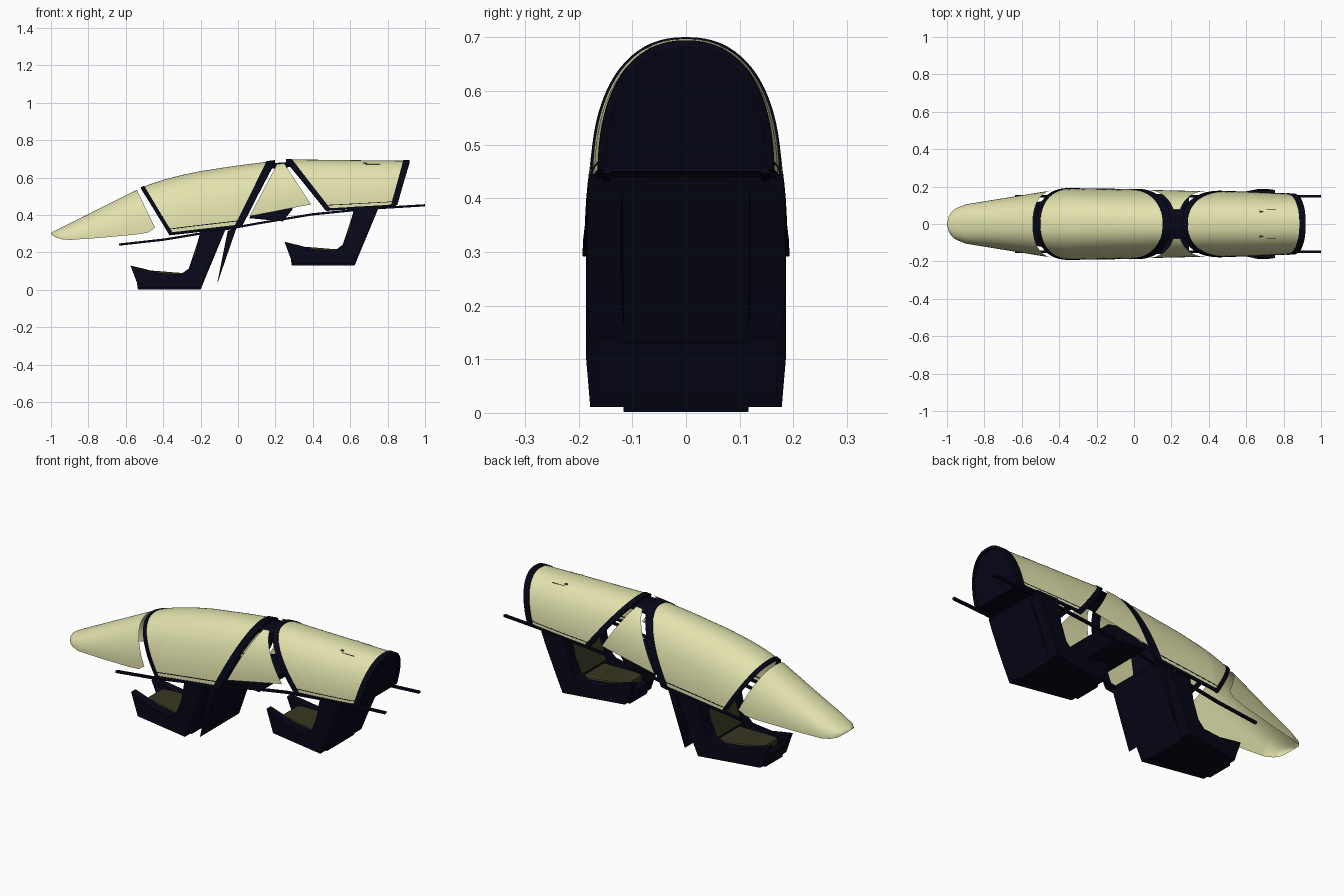
import bpy, bmesh, math

if "Cube" in bpy.data.objects:
    bpy.data.objects.remove(bpy.data.objects["Cube"])

def material(name, rgb):
    m = bpy.data.materials.new(name)
    m.diffuse_color = (*rgb, 1)
    m.use_nodes = True
    m.node_tree.nodes["Principled BSDF"].inputs["Base Color"].default_value = m.diffuse_color
    return m

GLASS = material("pale yellow glass", (0.76, 0.76, 0.42))
DARK = material("dark navy", (0.002, 0.002, 0.009))
PAD = material("dark olive", (0.04, 0.038, 0.016))

def interp(table, x):
    if x <= table[0][0]:
        return table[0][1]
    for (x0, y0), (x1, y1) in zip(table, table[1:]):
        if x <= x1:
            return y0 + (y1 - y0) * (x - x0) / (x1 - x0)
    return table[-1][1]

# Ridge height and half width along the cockpit
TOP = [(-1, .303), (-.99, .31), (-.54, .535), (-.47, .565), (-.4, .588), (-.3, .614), (-.2, .635),
       (0, .665), (.2, .69), (.3, .697), (.9, .69)]
WIDTH = [(-1, .004), (-.995, .03), (-.985, .052), (-.96, .08), (-.9, .105), (-.5, .17), (-.42, .182),
         (-.35, .189), (0, .184), (.35, .176), (.6, .171), (.9, .157)]
POWER = 2 / 2.28

def section(x, v, base):
    """Point on the arched hull; v = -1..1 runs from one sill over the top to the other."""
    a = math.pi / 2 * (1 - abs(v))
    w, zb, zt = interp(WIDTH, x), interp(base, x), interp(TOP, x)
    y = 0 if v == 0 else w * max(math.cos(a), 0) ** POWER * (1 if v > 0 else -1)
    return y, zb + (zt - zb) * math.sin(a) ** POWER

def on_line(line, z):
    (x0, z0), (x1, z1) = line
    return x0 + (x1 - x0) * (z - z0) / ((z1 - z0) or 1)

def hull_point(front, rear, u, v, base):
    x = .5 * (front[0][0] + rear[0][0])
    for _ in range(14):
        y, z = section(x, v, base)
        a, b = on_line(front, z), on_line(rear, z)
        x = a + (b - a) * u
    y, z = section(x, v, base)
    return x, y, z

def finish(name, bm, mat, smooth=False):
    me = bpy.data.meshes.new(name)
    bm.to_mesh(me)
    bm.free()
    me.materials.append(mat)
    for f in me.polygons:
        f.use_smooth = smooth
    ob = bpy.data.objects.new(name, me)
    bpy.context.collection.objects.link(ob)
    return ob

def panel(name, front, rear, base, mat, v0=-1, v1=1, nu=16, nv=40, thick=0):
    """Piece of the hull between two slanted side-view lines."""
    bm = bmesh.new()
    g = [[bm.verts.new(hull_point(front, rear, i / nu, v0 + (v1 - v0) * j / nv, base))
          for j in range(nv + 1)] for i in range(nu + 1)]
    for i in range(nu):
        for j in range(nv):
            bm.faces.new((g[i][j], g[i + 1][j], g[i + 1][j + 1], g[i][j + 1]))
    ob = finish(name, bm, mat, not thick)
    if thick:
        s = ob.modifiers.new("thickness", 'SOLIDIFY')
        s.thickness, s.offset = thick, -.4
    return ob

def shift(line, dx):
    return [(x + dx, z) for x, z in line]

def extrude(name, profile, y0, y1, mat, dx=0, dz=0, bevel=0, taper=None):
    """Side-view profile pulled from y0 to y1, optionally narrowed along x."""
    bm = bmesh.new()
    f = bm.faces.new([bm.verts.new((x, y0, z)) for x, z in profile])
    r = bmesh.ops.extrude_face_region(bm, geom=[f])
    for e in r["geom"]:
        if isinstance(e, bmesh.types.BMVert):
            e.co.y = y1
    for v in bm.verts:
        if taper:
            v.co.y *= interp(taper, v.co.x)
        v.co.x += dx
        v.co.z += dz
    bmesh.ops.recalc_face_normals(bm, faces=bm.faces)
    ob = finish(name, bm, mat)
    if bevel:
        b = ob.modifiers.new("bevel", 'BEVEL')
        b.width, b.segments = bevel, 2
    return ob

# Windshield
nose_base = [(-1, .299), (-.975, .28), (-.94, .27), (-.9, .267), (-.75, .277), (-.55, .295), (-.48, .306), (-.44, .335)]
panel("windshield", [(-1, .3), (-1, .3)], [(-.54, .533), (-.443, .33)], nose_base, GLASS, nu=60)

# Two opening canopies: glass, end bows, sills and seal lines
def canopy(name, front, rear, base, wf, wr):
    panel(name + "_glass", front, rear, base, GLASS, nu=24)
    panel(name + "_front_bow", front, shift(front, wf), base, DARK, nu=2, thick=.014)
    panel(name + "_rear_bow", shift(rear, -wr), rear, base, DARK, nu=2, thick=.014)
    for s in (-1, 1):
        lo, hi = sorted((s, s * .98))
        panel(name + "_sill", front, rear, base, DARK, lo, hi, nv=1, thick=.01)
        lo, hi = sorted((s * .945, s * .952))
        panel(name + "_seal_line", shift(front, wf), shift(rear, -wr), base, DARK, lo, hi, nv=1, thick=.003)

canopy("front_canopy", [(-.52, .545), (-.365, .29)], [(.198, .69), (.02, .335)],
       [(-.37, .291), (0, .332), (.05, .34)], .024, .042)
rear_edge = [(.918, .69), (.851, .45)]
rear_front = [(.253, .698), (.468, .425)]
rear_base = [(.47, .422), (.8, .442), (.86, .455)]
canopy("rear_canopy", rear_front, rear_edge, rear_base, .033, .034)

# Fixed middle windows and the sunken roof bridge between canopies
mid_base = [(.06, .393), (.39, .457)]
for lo, hi in ((-1, -.25), (.25, 1)):
    panel("middle_window", [(.218, .69), (.062, .393)], [(.238, .69), (.39, .457)], mid_base, GLASS, lo, hi, nv=20)
bridge = panel("roof_bridge", [(.17, .69), (.16, .67)], [(.29, .698), (.3, .68)], mid_base, DARK, -.27, .27, nu=4, nv=12, thick=.008)
bridge.location.z = -.014

# Rear bulkhead closing the back canopy, and the deck in front of it
bm = bmesh.new()
bm.faces.new([bm.verts.new(hull_point(rear_front, shift(rear_edge, -.008), 1, -1 + j / 16, rear_base)) for j in range(33)])
finish("rear_bulkhead", bm, DARK)
extrude("rear_deck", [(.7, .436), (.848, .45), (.845, .455), (.7, .441)], -.155, .155, DARK)

# Side rails
rail_line = [(-.635, .236), (-.4, .262), (-.15, .303), (.1, .348), (.4, .398), (.7, .428), (1, .446)]
rail = rail_line + [(x, z + .012) for x, z in reversed(rail_line)]
for s in (-1, 1):
    extrude("side_rail", rail, s * .141, s * .155, DARK)

# Partition between the cockpits and rear instrument console
extrude("partition", [(-.112, .03), (-.012, .32), (0, .338), (-.055, .315)], -.17, .17, DARK)
extrude("instrument_console", [(.06, .383), (.24, .366), (.295, .435), (.2, .455), (.07, .405)], -.16, .16, DARK)

# Tandem seats, narrower towards the feet
taper = [(-.575, .6), (-.53, .64), (-.2, 1), (-.165, 1.045), (-.1, 1.045), (-.07, 1.02)]
core = [(-.535, .002), (-.2, .002), (-.07, .315), (-.2, .315), (-.225, .2), (-.25, .065), (-.545, .065)]
wall = [(-.53, .011), (-.198, .011), (-.165, .1), (-.1, .25), (-.07, .318), (-.2, .318), (-.225, .2),
        (-.262, .115), (-.305, .083), (-.42, .09), (-.5, .112), (-.575, .13)]
upper = [(-.2, .3), (-.075, .3), (-.045, .5), (-.065, .545), (-.14, .545), (-.16, .45)]
seat_pad = [(-.51, .06), (-.26, .06), (-.255, .09), (-.30, .09), (-.46, .103), (-.51, .1)]
back_pad = [(-.235, .085), (-.268, .1), (-.218, .25), (-.195, .33), (-.15, .33)]
head_pad = [(-.175, .43), (-.153, .556), (-.12, .55), (-.13, .43)]
for who, dx, dz in (("front", 0, 0), ("rear", .823, .127)):
    extrude(who + "_seat_body", core, -.116, .116, DARK, dx, dz, 0, taper)
    extrude(who + "_seat_cushion", seat_pad, -.108, .108, PAD, dx, dz, .008, taper)
    extrude(who + "_seat_backrest", back_pad, -.108, .108, PAD, dx, dz, .008)
    extrude(who + "_seat_upper_back", upper, -.078, .078, DARK, dx, dz)
    extrude(who + "_seat_headrest", head_pad, -.072, .072, PAD, dx, dz, .008)
    for s in (-1, 1):
        extrude(who + "_seat_side", wall, s * .115, s * .178, DARK, dx, dz, 0, taper)
